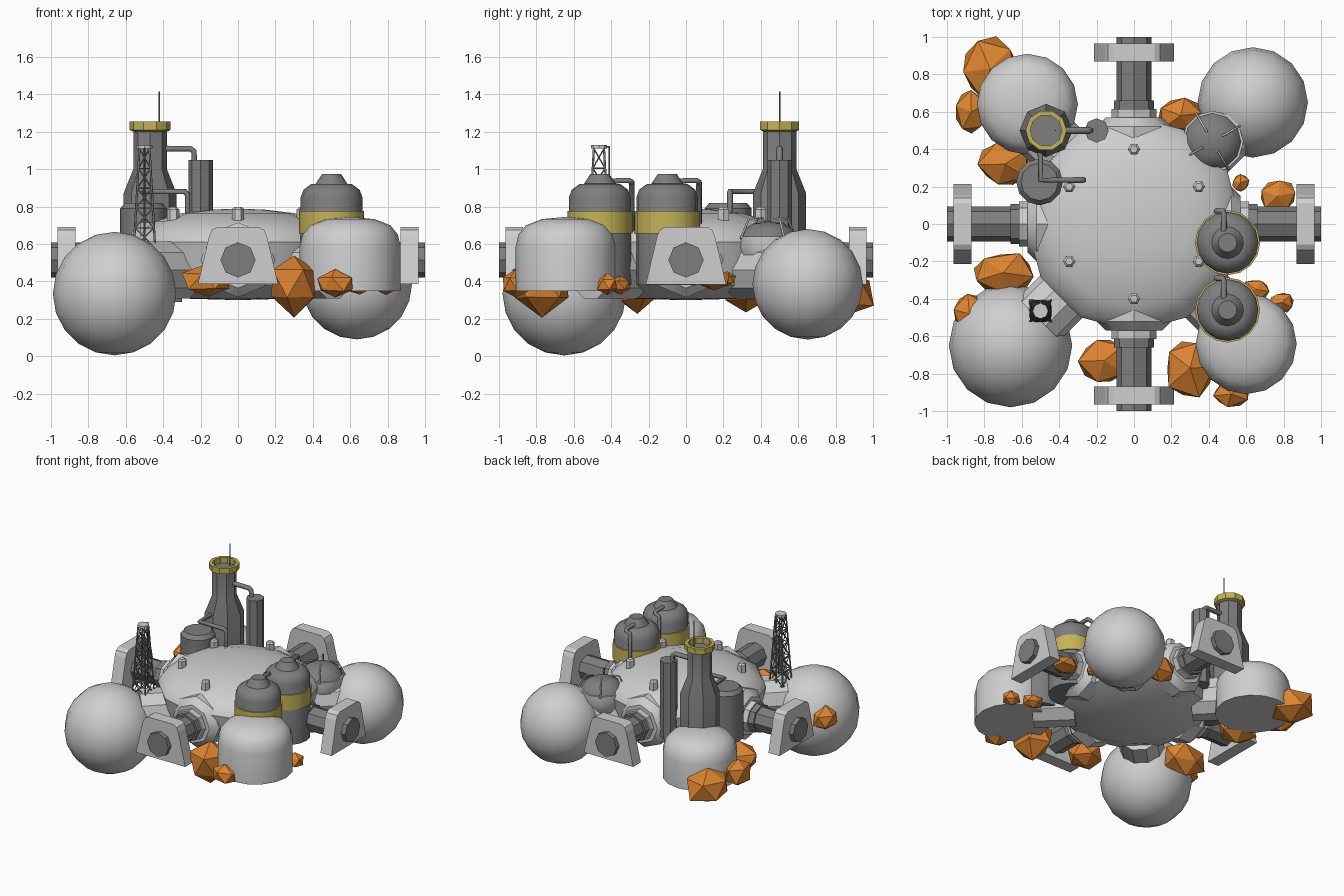
import bpy, bmesh, math, random
from mathutils import Matrix, Vector

random.seed(4)
if "Cube" in bpy.data.objects:
    bpy.data.objects.remove(bpy.data.objects["Cube"], do_unlink=True)


def material(name, rgb):
    m = bpy.data.materials.new(name)
    m.use_nodes = True
    m.diffuse_color = (*rgb, 1)
    m.node_tree.nodes["Principled BSDF"].inputs["Base Color"].default_value = (*rgb, 1)
    return m


LIGHT = material("light grey hull", (0.62, 0.62, 0.62))
DARK = material("dark grey metal", (0.21, 0.21, 0.21))
YELLOW = material("yellow trim", (0.56, 0.45, 0.10))
ORANGE = material("orange rock", (0.72, 0.23, 0.03))


def finish(name, bm, mat, smooth=True):
    bmesh.ops.remove_doubles(bm, verts=bm.verts, dist=0.0001)
    bmesh.ops.recalc_face_normals(bm, faces=bm.faces)
    mesh = bpy.data.meshes.new(name)
    bm.to_mesh(mesh)
    bm.free()
    mesh.materials.append(mat)
    ob = bpy.data.objects.new(name, mesh)
    bpy.context.collection.objects.link(ob)
    if smooth:
        bpy.ops.object.select_all(action="DESELECT")
        ob.select_set(True)
        bpy.context.view_layer.objects.active = ob
        bpy.ops.object.shade_smooth_by_angle(angle=math.radians(35))
    return ob


def lathe(name, profile, mat, sides=16, loc=(0, 0, 0), turn=None):
    """Spin (radius, height) points around z, then turn and move."""
    bm = bmesh.new()
    rings = []
    for r, z in profile:
        rings.append([bm.verts.new((r * math.cos(math.tau * i / sides),
                                    r * math.sin(math.tau * i / sides), z))
                      for i in range(sides)])
    for a, b in zip(rings, rings[1:]):
        for i in range(sides):
            j = (i + 1) % sides
            bm.faces.new((a[i], a[j], b[j], b[i]))
    for ring, (r, z) in ((rings[0], profile[0]), (rings[-1], profile[-1])):
        if r > 0.001:
            bm.faces.new(ring)
    bmesh.ops.remove_doubles(bm, verts=bm.verts, dist=0.0001)
    bm.transform(Matrix.Translation(loc) @ (turn or Matrix()))
    return finish(name, bm, mat)


def pipe(name, points, radius, mat=DARK):
    curve = bpy.data.curves.new(name, "CURVE")
    curve.dimensions = "3D"
    curve.bevel_depth = radius
    curve.bevel_resolution = 1
    curve.use_fill_caps = True
    line = curve.splines.new("POLY")
    line.points.add(len(points) - 1)
    for p, co in zip(line.points, points):
        p.co = (*co, 1)
    curve.materials.append(mat)
    ob = bpy.data.objects.new(name, curve)
    bpy.context.collection.objects.link(ob)


def ball(name, loc, r):
    n = 10
    arc = [(r * math.sin(math.pi * i / n), -r * math.cos(math.pi * i / n)) for i in range(n + 1)]
    lathe(name, arc, LIGHT, 16, loc)


# Central hub with a shallow dome and dished underside
lathe("hub", [(0, 0.30), (0.35, 0.31), (0.52, 0.38), (0.575, 0.61), (0.55, 0.66),
              (0.45, 0.72), (0.3, 0.765), (0.15, 0.783), (0, 0.79)],
      LIGHT, 12, turn=Matrix.Rotation(math.pi / 2, 4, "Z"))
for i in range(6):
    a = math.radians(30 + 60 * i)
    lathe("hub_bolt", [(0.033, 0.71), (0.033, 0.785), (0.02, 0.797)], LIGHT, 6,
          (0.4 * math.cos(a), 0.4 * math.sin(a), 0))

# Four docking arms, each with collars and an end plate
for i in range(4):
    spin = Matrix.Rotation(i * math.pi / 2, 4, "Z")
    lay = spin @ Matrix.Rotation(math.pi / 2, 4, "X")
    at = (0, 0, 0.515)
    lathe("arm_base", [(0.2, 0.42), (0.2, 0.52), (0.15, 0.57)], LIGHT, 8, at, lay)
    lathe("arm_collar", [(0.12, 0.5), (0.12, 0.615)], LIGHT, 8, at, lay)
    lathe("arm_flange", [(0.108, 0.6), (0.108, 0.66)], DARK, 8, at, lay)
    lathe("docking_arm", [(0.094, 0.5), (0.094, 1.0)], DARK, 8, at, lay)
    bm = bmesh.new()
    half = [(0.215, 0.385), (0.155, 0.64), (0.14, 0.675), (0.11, 0.692)]
    outline = half + [(-x, z) for x, z in reversed(half)]
    face = bm.faces.new([bm.verts.new((x, -0.87, z)) for x, z in outline])
    moved = bmesh.ops.extrude_face_region(bm, geom=[face])["geom"]
    bmesh.ops.translate(bm, vec=(0, -0.095, 0),
                        verts=[v for v in moved if isinstance(v, bmesh.types.BMVert)])
    bm.transform(spin)
    finish("arm_plate", bm, LIGHT, False)

# Corner connectors, two spheres and two domed modules
for sx in (-1, 1):
    for sy in (-1, 1):
        tilt = Vector((sx, sy, 0)).to_track_quat("Z", "Y").to_matrix().to_4x4()
        lathe("corner_connector", [(0.16, 0.42), (0.16, 0.72)], LIGHT, 10, (0, 0, 0.46), tilt)
ball("front_sphere", (-0.66, -0.65, 0.335), 0.33)
ball("back_sphere", (0.635, 0.65, 0.385), 0.295)
for name, x, y, low, high in (("front_module", 0.6, -0.64, 0.35, 0.745),
                              ("back_module", -0.57, 0.64, 0.29, 0.65)):
    lathe(name, [(0.27, low), (0.27, high - 0.16), (0.255, high - 0.095), (0.215, high - 0.045),
                 (0.13, high - 0.012), (0, high)], LIGHT, 16, (x, y, 0))

# Pair of banded tanks with drain pipes
for y in (-0.1, -0.46):
    at = (0.5, y, 0)
    lathe("tank_body", [(0.165, 0.38), (0.165, 0.85), (0.15, 0.89), (0.11, 0.92),
                        (0.085, 0.922), (0.05, 0.975)], DARK, 16, at)
    lathe("tank_band", [(0.174, 0.657), (0.174, 0.776)], YELLOW, 16, at)
    pipe("tank_pipe", [(0.48, y, 0.935), (0.48, y + 0.155, 0.94), (0.475, y + 0.17, 0.93),
                       (0.44, y + 0.17, 0.92), (0.44, y + 0.17, 0.55)], 0.016)

# Chimney tower with an open yellow rim and thin aerial
tower = (-0.47, 0.5, 0)
lathe("tower", [(0.142, 0.45), (0.142, 0.87), (0.09, 1.0), (0.09, 1.21)], DARK, 8, tower)
lathe("tower_rim", [(0.088, 1.2), (0.11, 1.21), (0.11, 1.255), (0.085, 1.255), (0.085, 1.205)],
      YELLOW, 10, tower)
pipe("aerial", [(-0.42, 0.5, 1.2), (-0.42, 0.5, 1.415)], 0.004)

# Side column and side tank linked by pipes
lathe("side_column", [(0.065, 0.45), (0.065, 1.05)], DARK, 8, (-0.2, 0.5, 0))
pipe("column_pipe", [(-0.42, 0.5, 1.11), (-0.255, 0.5, 1.11), (-0.235, 0.5, 1.095),
                     (-0.235, 0.5, 1.03)], 0.018)
lathe("side_tank", [(0.125, 0.42), (0.125, 0.79), (0.1, 0.82)], DARK, 12, (-0.505, 0.225, 0))
pipe("side_tank_pipe", [(-0.5, 0.42, 0.88), (-0.5, 0.235, 0.88), (-0.285, 0.235, 0.88),
                        (-0.27, 0.235, 0.865), (-0.27, 0.235, 0.72)], 0.016)

# Bowl with a dark cap and four small struts
bowl = (0.42, 0.44, 0)
lathe("bowl", [(0.08, 0.44), (0.135, 0.49), (0.165, 0.58), (0.165, 0.64)], LIGHT, 12, bowl)
lathe("bowl_cap", [(0.155, 0.635), (0.13, 0.68), (0.08, 0.71), (0, 0.72)], DARK, 12, bowl)
for i in range(4):
    a = math.radians(30 + 90 * i)
    c, s = math.cos(a), math.sin(a)
    pipe("bowl_strut", [(0.42 + r * c, 0.44 + r * s, z)
                        for r, z in ((0.17, 0.63), (0.12, 0.735), (0.06, 0.74))], 0.006, LIGHT)

# Lattice mast
LEVELS = 5


def mast_point(corner, level):
    w = 0.057 - 0.03 * level / LEVELS
    cx, cy = ((-1, -1), (1, -1), (1, 1), (-1, 1))[corner % 4]
    return (-0.5 + cx * w, -0.465 + cy * w, 0.58 + 0.53 * level / LEVELS)


for k in range(4):
    pipe("mast_leg", [mast_point(k, 0), mast_point(k, LEVELS)], 0.006)
    for n in range(LEVELS):
        pipe("mast_rail", [mast_point(k, n), mast_point(k + 1, n)], 0.004)
        pipe("mast_brace", [mast_point(k, n), mast_point(k + 1, n + 1)], 0.004)
        pipe("mast_brace", [mast_point(k + 1, n), mast_point(k, n + 1)], 0.004)
lathe("mast_cap", [(0.042, 1.11), (0.042, 1.128)], LIGHT, 8, (-0.5, -0.465, 0))
pipe("mast_cable", [(-0.5, -0.465, 1.12), (-0.5, -0.41, 1.12), (-0.5, -0.41, 0.6)], 0.005)

# Faceted rocks: centre, then half sizes
ROCKS = [((-0.77, 0.83, 0.34), (0.17, 0.18, 0.14)), ((-0.87, 0.6, 0.38), (0.09, 0.12, 0.11)),
         ((-0.69, 0.32, 0.35), (0.15, 0.13, 0.11)), ((0.25, 0.58, 0.38), (0.14, 0.1, 0.1)),
         ((0.77, 0.15, 0.41), (0.11, 0.09, 0.06)), ((0.57, 0.22, 0.41), (0.05, 0.05, 0.04)),
         ((-0.7, -0.26, 0.36), (0.18, 0.12, 0.12)), ((-0.88, -0.48, 0.4), (0.1, 0.13, 0.1)),
         ((-0.16, -0.73, 0.4), (0.14, 0.14, 0.09)), ((0.3, -0.77, 0.385), (0.15, 0.17, 0.16)),
         ((0.52, -0.91, 0.385), (0.11, 0.07, 0.075)), ((0.65, -0.35, 0.38), (0.08, 0.06, 0.05)),
         ((0.79, -0.42, 0.385), (0.065, 0.06, 0.055))]
for centre, size in ROCKS:
    bm = bmesh.new()
    bmesh.ops.create_icosphere(bm, subdivisions=1, radius=1)
    bm.transform(Matrix.Rotation(random.uniform(0, math.pi), 4, "Z"))
    for v in bm.verts:
        v.co *= random.uniform(0.9, 1.12)
    bm.transform(Matrix.Translation(centre) @ Matrix.Diagonal((*size, 1)))
    finish("rock", bm, ORANGE, False)
